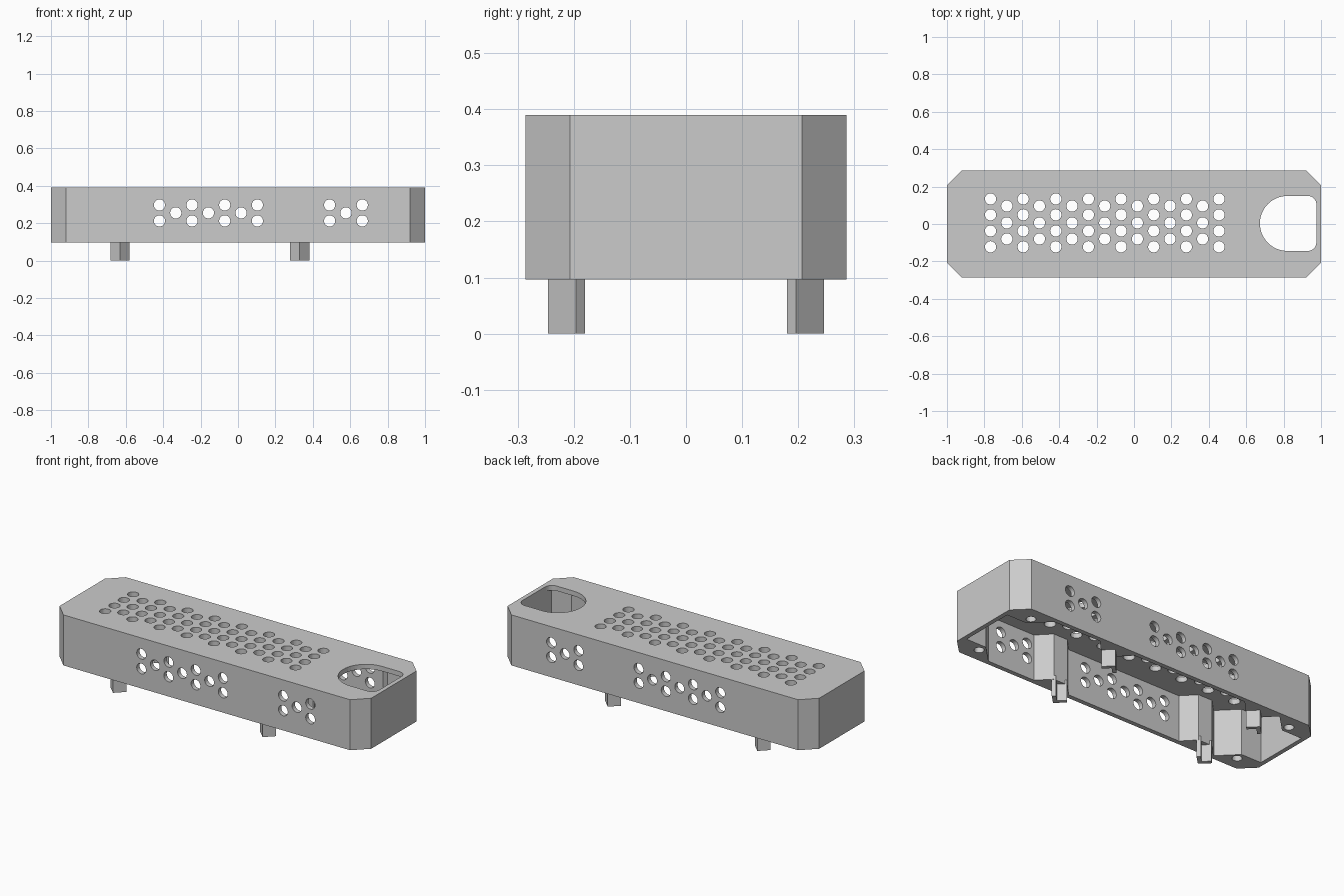
import bpy, bmesh, math

cube = bpy.data.objects.get("Cube")
if cube:
    bpy.data.objects.remove(cube, do_unlink=True)

grey = bpy.data.materials.new("light grey plastic")
grey.use_nodes = True
colour = (0.6, 0.6, 0.6, 1)
grey.diffuse_color = colour
grey.node_tree.nodes["Principled BSDF"].inputs["Base Color"].default_value = colour

BOTTOM, TOP = 0.097, 0.39
PILLARS = (-0.63, 0.33)


def prism(bm, outline, low, high, axis="z"):
    """Extrude a 2D outline along z, or along y with outline in (x, z)."""
    def place(a, b, h):
        return (a, b, h) if axis == "z" else (a, h, b)
    lower = [bm.verts.new(place(a, b, low)) for a, b in outline]
    upper = [bm.verts.new(place(a, b, high)) for a, b in outline]
    n = len(outline)
    faces = [bm.faces.new(lower), bm.faces.new(upper)]
    for i in range(n):
        j = (i + 1) % n
        faces.append(bm.faces.new((lower[i], lower[j], upper[j], upper[i])))
    bmesh.ops.recalc_face_normals(bm, faces=faces)


def arc(cx, cy, r, start, end, steps):
    angles = [math.radians(start + (end - start) * i / steps) for i in range(steps + 1)]
    return [(cx + r * math.cos(t), cy + r * math.sin(t)) for t in angles]


def circle(cx, cy, r=0.03):
    return arc(cx, cy, r, 0, 360, 24)[:-1]


def make_object(name, bm):
    mesh = bpy.data.meshes.new(name)
    bm.to_mesh(mesh)
    bm.free()
    mesh.materials.append(grey)
    obj = bpy.data.objects.new(name, mesh)
    bpy.context.collection.objects.link(obj)
    return obj


def cut(target, cutter):
    cutter.hide_render = True
    mod = target.modifiers.new("cut", "BOOLEAN")
    mod.operation = "DIFFERENCE"
    mod.solver = "EXACT"
    mod.object = cutter
    bpy.context.view_layer.objects.active = target
    bpy.ops.object.modifier_apply(modifier=mod.name)
    bpy.data.objects.remove(cutter, do_unlink=True)


# Housing: long box with chamfered vertical corners
bm = bmesh.new()
quarter = [(1, 0.207), (0.92, 0.286)]
half = quarter + [(-x, y) for x, y in reversed(quarter)]
prism(bm, half + [(x, -y) for x, y in reversed(half)], BOTTOM, TOP)
housing = make_object("housing", bm)

# Cavity open at the bottom, leaving corner blocks and wall pillars
wall = 0.26
side = [(-0.975, 0.16), (-0.847, 0.16), (-0.747, wall)]
for x in PILLARS:
    side += [(x - 0.115, wall), (x - 0.045, 0.187), (x + 0.045, 0.187), (x + 0.115, wall)]
side += [(0.747, wall), (0.847, 0.16), (0.975, 0.16)]
bm = bmesh.new()
prism(bm, side + [(x, -y) for x, y in reversed(side)], 0.05, 0.362)
cut(housing, make_object("cavity_cutter", bm))

# Openings
bm = bmesh.new()
pitch = 0.1745
for k in range(8):                      # top vents, staggered columns
    for y in (0.134, 0.049, -0.037, -0.122):
        prism(bm, circle(-0.767 + k * pitch, y), 0.34, 0.45)
    if k < 7:
        for y in (0.096, 0.006, -0.08):
            prism(bm, circle(-0.68 + k * pitch, y), 0.34, 0.45)
for start, columns in ((-0.42, 7), (0.49, 3)):   # vents through both long sides
    for k in range(columns):
        for z in ((0.255,) if k % 2 else (0.212, 0.297)):
            prism(bm, circle(start + k * pitch / 2, z), -0.4, 0.4, "y")
for sx in (-1, 1):                      # blind screw holes in the corner blocks
    for sy in (-1, 1):
        prism(bm, circle(sx * 0.855, sy * 0.205, 0.026), 0.05, 0.25)
opening = arc(0.82, 0.003, 0.147, 90, 270, 24)   # large rounded cable opening
opening += arc(0.93, -0.099, 0.045, -90, 0, 8) + arc(0.93, 0.105, 0.045, 0, 90, 8)
prism(bm, opening, 0.34, 0.45)
cut(housing, make_object("opening_cutter", bm))

# Chevron feet below each pillar
arm = [(0.051, 0.196), (0.036, 0.18), (0, 0.216)]
chevron = [(0, 0.246)] + arm + [(-x, y) for x, y in reversed(arm[:2])]
for x, end in zip(PILLARS, ("right", "left")):
    for sy, face in ((-1, "front"), (1, "back")):
        bm = bmesh.new()
        prism(bm, [(x + a, sy * b) for a, b in chevron], 0, 0.12)
        make_object(f"{face}_{end}_foot", bm)
